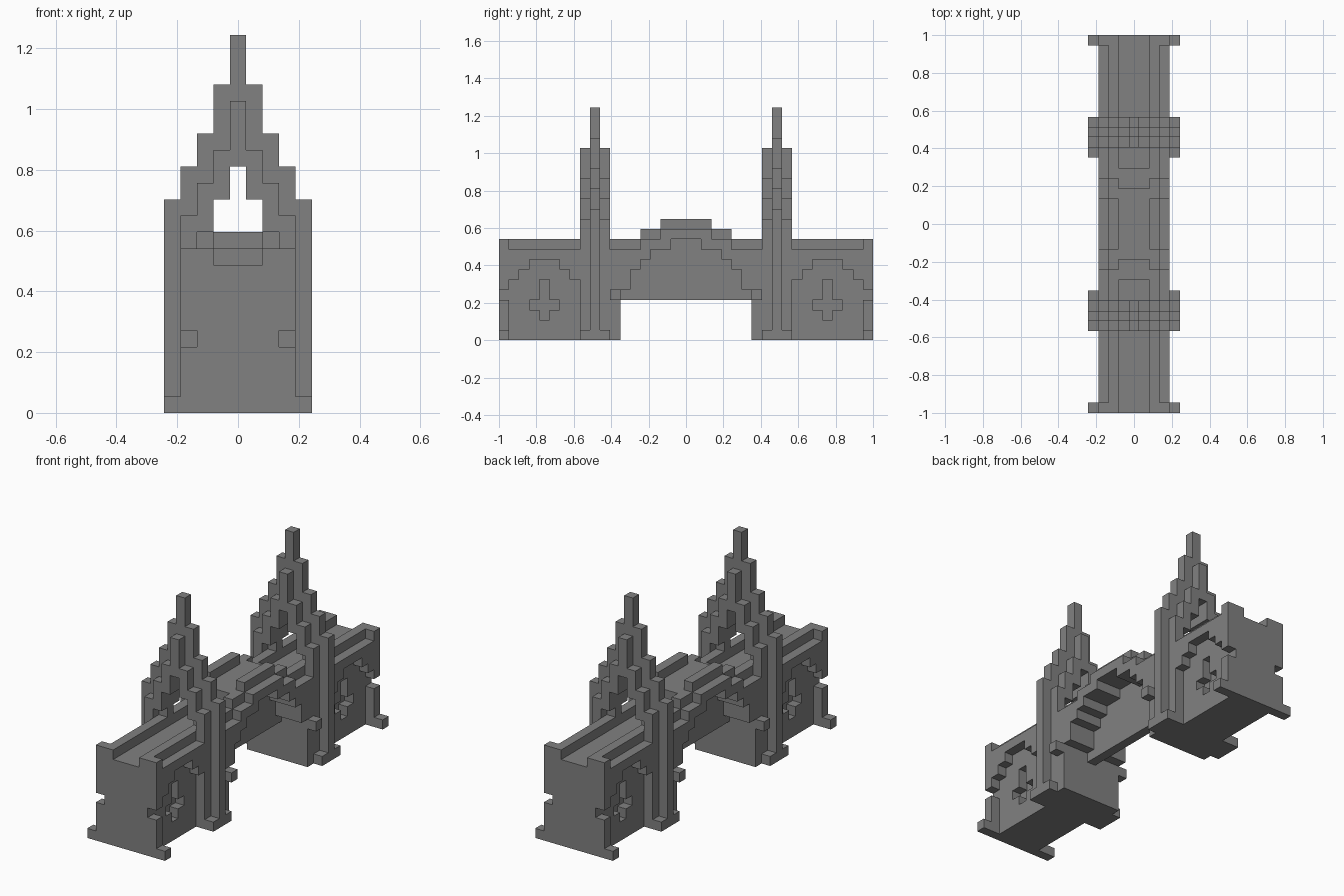
import bpy
import bmesh
from mathutils import Vector

cube = bpy.data.objects.get("Cube")
if cube:
    bpy.data.objects.remove(cube, do_unlink=True)

U = 2 / 37  # block size

stone = bpy.data.materials.new("grey_stone")
stone.use_nodes = True
stone.diffuse_color = (0.22, 0.22, 0.22, 1)
stone.node_tree.nodes["Principled BSDF"].inputs["Base Color"].default_value = (0.22, 0.22, 0.22, 1)
stone.node_tree.nodes["Principled BSDF"].inputs["Roughness"].default_value = 0.9

blocks = {}  # block cell -> part name, all parts mirrored in x and y


def cells(xs, ys, zs):
    for x in range(xs[0], xs[1] + 1):
        for y in range(ys[0], ys[1] + 1):
            for z in range(zs[0], zs[1]):
                for sx in (-1, 1):
                    for sy in (-1, 1):
                        yield (sx * x, sy * y, z)


def add(part, xs, ys, zs):
    for c in cells(xs, ys, zs):
        blocks[c] = part


def cut(xs, ys, zs):
    for c in cells(xs, ys, zs):
        blocks.pop(c, None)


# Approach piers: solid core, side ledges and raised rails
add("pier", (0, 3), (7, 18), (0, 9))
add("rail", (2, 2), (7, 18), (9, 10))
add("end_wall", (0, 3), (18, 18), (0, 9))
add("end_wall", (2, 3), (18, 18), (9, 10))

# Stepped blind arch and cross window on each pier side
for y in range(11, 18):
    cut((3, 3), (y, y), (0, min(8, 9 - abs(y - 14))))
cut((3, 3), (18, 18), (4, 5))
cut((2, 2), (14, 14), (2, 6))
cut((2, 2), (13, 15), (3, 4))

# Central span: deck rises in steps, side walls rise with it
for y in range(0, 7):
    deck = 11 if y <= 3 else 10 if y <= 5 else 9
    rail = 12 if y <= 2 else 11 if y <= 4 else 10
    add("span", (0, 1), (y, y), (4, deck))
    add("span", (2, 2), (y, y), (4, rail))
    add("span", (3, 3), (y, y), (4, rail - 1))

# Stepped arch under the span, leaving a thin middle wall
for y, top in enumerate((10, 10, 9, 9, 8, 7, 5)):
    cut((1, 3), (y, y), (4, top))

# Towers: tall middle layer between two lower outer layers
openings = (15, 13, 11, 9)
for x, top in enumerate((19, 16, 14, 12)):
    for y in (8, 10):
        add("tower_outer", (x, x), (y, y), (openings[x], top))
for x, top in enumerate((23, 20, 17, 15)):
    bottom = openings[x] if x < 2 else 9
    add("tower_middle", (x, x), (9, 9), (bottom, top))
for y in (8, 9, 10):
    cut((2, 2), (y, y), (9, 10)) if y != 9 else None
    add("rail", (2, 2), (y, y), (9, 10))
    add("tower_outer", (3, 3), (y, y), (0, 9))

# Buttresses, footings and brackets
add("buttress", (4, 4), (9, 9), (0, 13))
add("footing", (4, 4), (8, 10), (0, 1))
add("footing", (4, 4), (18, 18), (0, 1))
add("bracket", (4, 4), (7, 7), (4, 5))


def face_corners(c, axis, sign):
    a, b = [i for i in range(3) if i != axis]
    loop = ((-1, -1), (1, -1), (1, 1), (-1, 1))
    if (sign > 0) == (axis == 1):
        loop = loop[::-1]
    for p, q in loop:
        v = Vector((c[0], c[1], c[2] + 0.5))
        v[axis] += sign / 2
        v[a] += p / 2
        v[b] += q / 2
        yield v * U


# Skin each part with only its exposed faces, merged into large flat panels
for part in sorted(set(blocks.values())):
    bm = bmesh.new()
    for c in sorted(k for k, name in blocks.items() if name == part):
        for axis in range(3):
            for sign in (-1, 1):
                n = list(c)
                n[axis] += sign
                if tuple(n) not in blocks:
                    bm.faces.new([bm.verts.new(v) for v in face_corners(c, axis, sign)])
    bmesh.ops.remove_doubles(bm, verts=bm.verts, dist=U / 100)
    bmesh.ops.dissolve_limit(bm, angle_limit=0.01, verts=bm.verts, edges=bm.edges)
    mesh = bpy.data.meshes.new(part)
    bm.to_mesh(mesh)
    bm.free()
    mesh.materials.append(stone)
    bpy.context.collection.objects.link(bpy.data.objects.new(part, mesh))
